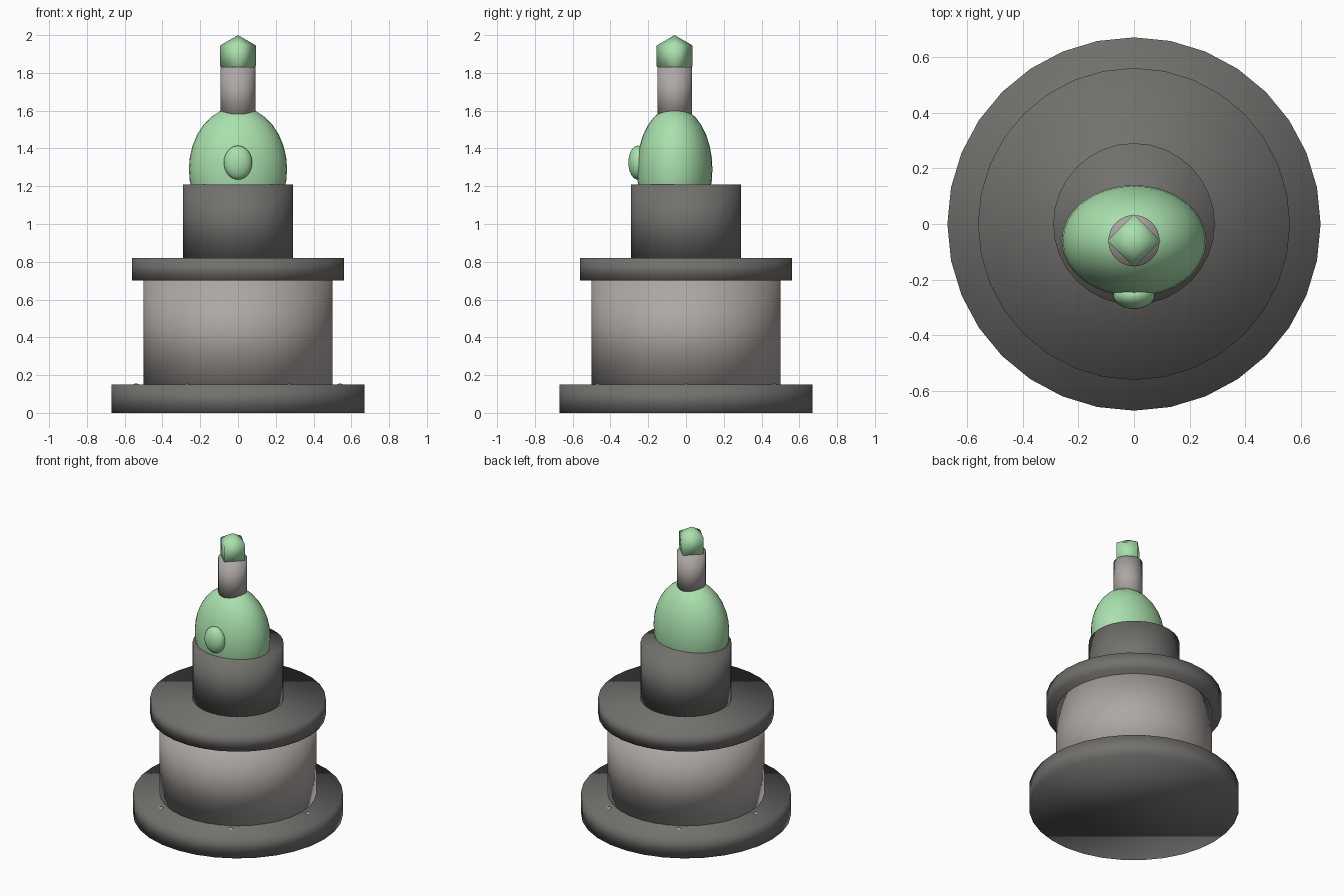
import bpy
from math import cos, sin, pi

if "Cube" in bpy.data.objects:
    bpy.data.objects.remove(bpy.data.objects["Cube"])


def material(name, rgb):
    m = bpy.data.materials.new(name)
    m.use_nodes = True
    m.diffuse_color = (*rgb, 1)
    m.node_tree.nodes["Principled BSDF"].inputs["Base Color"].default_value = (*rgb, 1)
    return m


dark_stone = material("dark stone", (0.17, 0.165, 0.155))
light_stone = material("light stone", (0.42, 0.39, 0.37))
green = material("pale green", (0.40, 0.75, 0.42))


def finish(name, mat):
    ob = bpy.context.object
    ob.name = name
    ob.data.materials.append(mat)
    bpy.ops.object.shade_smooth()
    return ob


def cylinder(name, radius, bottom, top, mat, y=0):
    bpy.ops.mesh.primitive_cylinder_add(
        vertices=32, radius=radius, depth=top - bottom, location=(0, y, (bottom + top) / 2))
    return finish(name, mat)


def ellipsoid(name, centre, radii, mat, segments=32, rings=16):
    bpy.ops.mesh.primitive_uv_sphere_add(segments=segments, ring_count=rings, location=centre)
    bpy.context.object.scale = radii
    return finish(name, mat)


# Stepped pedestal
cylinder("base_slab", 0.67, 0, 0.15, dark_stone)
cylinder("drum", 0.50, 0.15, 0.70, light_stone)
cylinder("drum_cap", 0.56, 0.70, 0.82, dark_stone)
cylinder("upper_collar", 0.29, 0.82, 1.21, dark_stone)

# Rivets around the base slab
for i in range(6):
    a = i * pi / 3
    ellipsoid(f"rivet_{i + 1}", (0.54 * cos(a), 0.54 * sin(a), 0.14),
              (0.02, 0.02, 0.016), light_stone, 12, 8)

# Egg-shaped body, front boss and neck
axis_y = -0.06
ellipsoid("body", (0, axis_y, 1.29), (0.26, 0.20, 0.33), green)
ellipsoid("front_boss", (0, -0.255, 1.325), (0.075, 0.05, 0.09), green)
cylinder("neck", 0.092, 1.55, 1.83, light_stone, axis_y)

# Eight-sided gem: two four-sided pyramids joined at the middle
bpy.ops.mesh.primitive_uv_sphere_add(segments=4, ring_count=2, radius=0.11,
                                     location=(0, axis_y, 1.89))
finish("gem", green)
